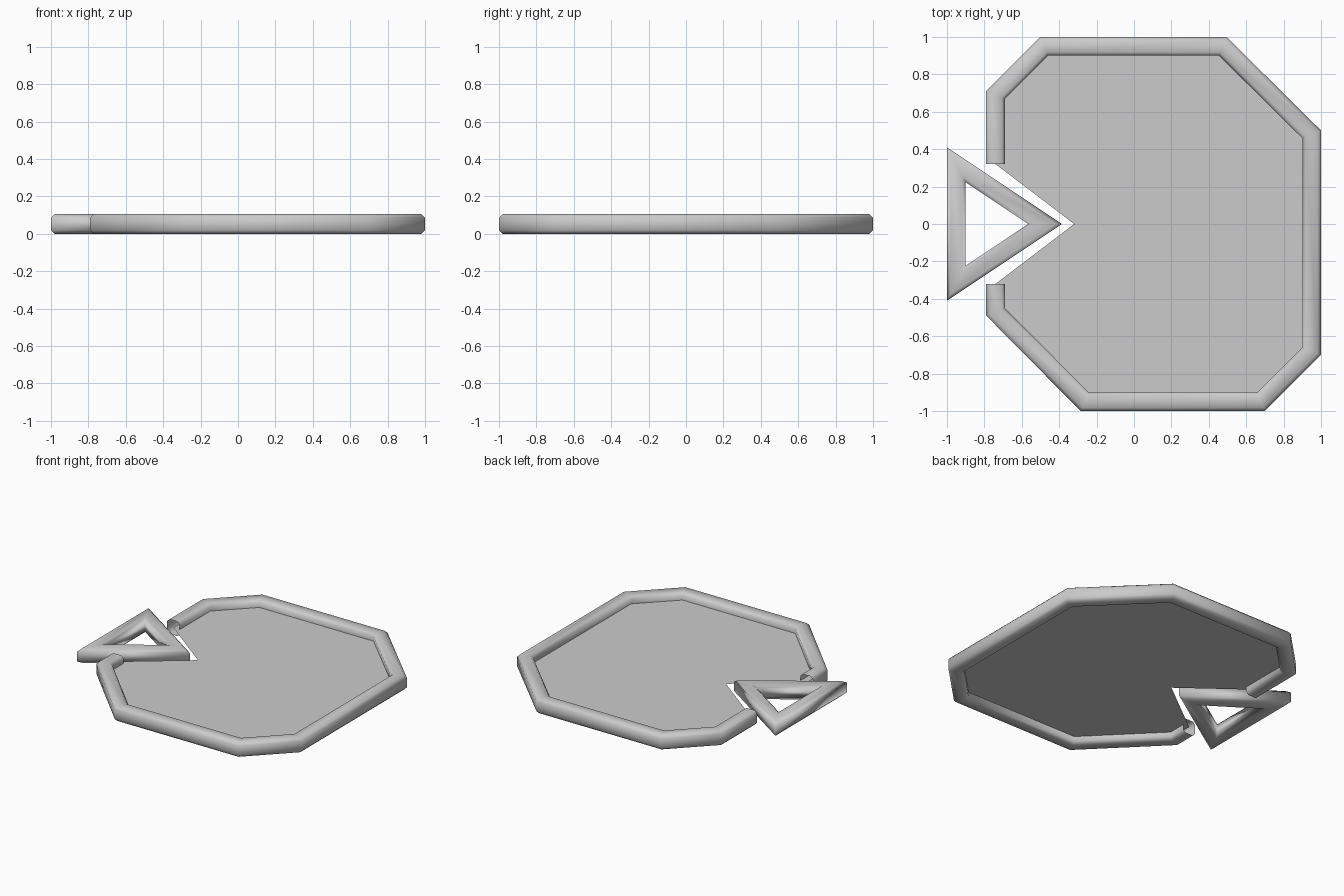
import bpy, bmesh
from mathutils import Vector

if "Cube" in bpy.data.objects:
    bpy.data.objects.remove(bpy.data.objects["Cube"])

grey = bpy.data.materials.new("light_grey")
grey.use_nodes = True
grey.diffuse_color = (0.6, 0.6, 0.6, 1)
grey.node_tree.nodes["Principled BSDF"].inputs["Base Color"].default_value = (0.6, 0.6, 0.6, 1)

WIDTH = 0.1      # rail width
HEIGHT = 0.105   # rail height
CUT = 0.018      # softened rail edge


def finish(name, bm, smooth):
    mesh = bpy.data.meshes.new(name)
    bm.to_mesh(mesh)
    bm.free()
    mesh.materials.append(grey)
    for p in mesh.polygons:
        p.use_smooth = smooth
    obj = bpy.data.objects.new(name, mesh)
    bpy.context.collection.objects.link(obj)
    return obj


def inset_path(outline, closed):
    """For each corner give its point and the mitred inward direction (clockwise outline)."""
    pts = [Vector(p) for p in outline]
    n = len(pts)
    result = []
    for i, p in enumerate(pts):
        dirs = []
        if closed or i > 0:
            dirs.append((p - pts[i - 1]).normalized())
        if closed or i < n - 1:
            dirs.append((pts[(i + 1) % n] - p).normalized())
        normals = [Vector((d.y, -d.x)) for d in dirs]
        m = sum(normals, Vector((0, 0))).normalized()
        result.append((p, m / m.dot(normals[0])))
    return result


def rail(name, outline, closed):
    """Sweep a softened square section along the outline, open at free ends."""
    w, h, c = WIDTH, HEIGHT, CUT
    section = [(c, 0), (w - c, 0), (w, c), (w, h - c),
               (w - c, h), (c, h), (0, h - c), (0, c)]
    bm = bmesh.new()
    rings = []
    for p, m in inset_path(outline, closed):
        rings.append([bm.verts.new((*(p + m * d), z)) for d, z in section])
    pairs = list(zip(rings, rings[1:]))
    if closed:
        pairs.append((rings[-1], rings[0]))
    k = len(section)
    for a, b in pairs:
        for j in range(k):
            bm.faces.new((a[j], a[(j + 1) % k], b[(j + 1) % k], b[j]))
    bmesh.ops.recalc_face_normals(bm, faces=bm.faces)
    return finish(name, bm, True)


# Border rail, open at the notch
border = [(-0.79, -0.32), (-0.79, -0.49), (-0.285, -1), (0.7, -1), (1, -0.7),
          (1, 0.5), (0.495, 1), (-0.5, 1), (-0.79, 0.71), (-0.79, 0.32)]
border.reverse()
rail("border_rail", border, False)

# Thin sheet following the middle of the rail, with a pointed notch
bm = bmesh.new()
edge = [p + m * WIDTH / 2 for p, m in inset_path(border, False)]
edge.append(Vector((-0.32, 0)))
sheet = bm.faces.new([bm.verts.new((p.x, p.y, HEIGHT / 2)) for p in edge])
sheet.normal_update()
if sheet.normal.z < 0:
    sheet.normal_flip()
bmesh.ops.triangulate(bm, faces=bm.faces)
finish("floor_sheet", bm, False)

# Triangular frame sitting in the notch
rail("triangle_frame", [(-1, -0.41), (-1, 0.41), (-0.385, 0)], True)
